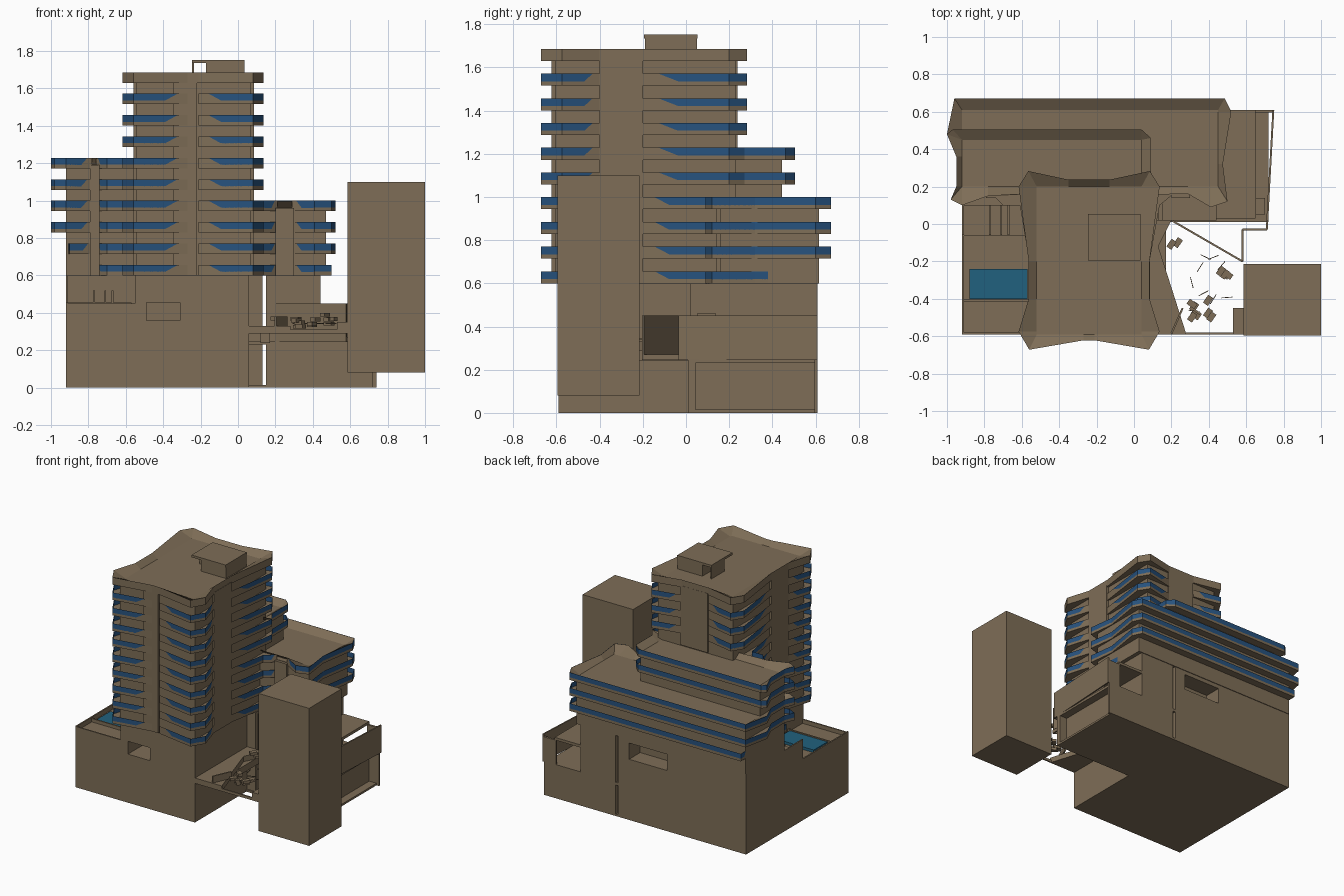
import bpy, bmesh, math, random
from mathutils import Vector

if "Cube" in bpy.data.objects:
    bpy.data.objects.remove(bpy.data.objects["Cube"])

random.seed(4)


def material(name, rgb):
    m = bpy.data.materials.new(name)
    m.diffuse_color = (*rgb, 1)
    m.use_nodes = True
    m.node_tree.nodes["Principled BSDF"].inputs["Base Color"].default_value = m.diffuse_color
    return m


STONE = material("stone", (0.21, 0.155, 0.095))
GLASS = material("blue_glass", (0.02, 0.085, 0.21))
WATER = material("water", (0.015, 0.12, 0.21))


def mesh(name, verts, faces, mat=STONE):
    bm = bmesh.new()
    vs = [bm.verts.new(v) for v in verts]
    for f in faces:
        bm.faces.new([vs[i] for i in f])
    bmesh.ops.remove_doubles(bm, verts=bm.verts, dist=1e-4)
    bmesh.ops.recalc_face_normals(bm, faces=bm.faces)
    me = bpy.data.meshes.new(name)
    bm.to_mesh(me)
    bm.free()
    me.materials.append(mat)
    ob = bpy.data.objects.new(name, me)
    bpy.context.collection.objects.link(ob)
    return ob


def prism(name, pts, z0, z1, mat=STONE):
    n = len(pts)
    verts = [(x, y, z0) for x, y in pts] + [(x, y, z1) for x, y in pts]
    faces = [tuple(range(n)), tuple(range(n, 2 * n))]
    faces += [(i, (i + 1) % n, (i + 1) % n + n, i + n) for i in range(n)]
    return mesh(name, verts, faces, mat)


def box(name, x0, x1, y0, y1, z0, z1, mat=STONE):
    return prism(name, [(x0, y0), (x1, y0), (x1, y1), (x0, y1)], z0, z1, mat)


def wall(name, a, b, z0, z1, t=0.01):
    a, b = Vector(a), Vector(b)
    d = (b - a).normalized() * t / 2
    s = Vector((-d.y, d.x))
    return prism(name, [a - s, b - s, b + s, a + s], z0, z1)


def cut(target, name, *dims):
    c = box(name, *dims)
    c.hide_render = True
    c.hide_viewport = True
    m = target.modifiers.new(name, 'BOOLEAN')
    m.operation, m.solver, m.object = 'DIFFERENCE', 'EXACT', c


def balcony(name, z, path, close=()):
    """Slab, solid wedge ends and a glass rail that follows the path."""
    h = 0.056
    prism(name + "_slab", list(path) + list(close), z, z + 0.02)
    P = [Vector(p) for p in path]
    A, B = P[0].lerp(P[1], .18), P[0].lerp(P[1], .42)
    C, D = P[-1].lerp(P[-2], .18), P[-1].lerp(P[-2], .42)
    for p, t, b in ((P[0], A, B), (P[-1], C, D)):
        mesh(name + "_parapet", [(*p, z), (*b, z + .018), (*t, z + h), (*p, z + h)], [(0, 1, 2, 3)])
    low, top = [B] + P[1:-1] + [D], [A] + P[1:-1] + [C]
    n = len(low)
    mesh(name + "_glass", [(*p, z + .018) for p in low] + [(*p, z + h) for p in top],
         [(i, i + 1, i + 1 + n, i + n) for i in range(n - 1)], GLASS)


def roof(name, pts, z0, z1, rect, sides=True):
    """Rim sloping from the outline down to a flat inner rectangle."""
    n = len(pts)
    x0, x1, y0, y1 = rect
    inner = [(min(max(x, x0), x1), min(max(y, y0), y1)) for x, y in pts]
    verts = [(*p, z0) for p in pts] + [(*p, z1) for p in pts] + [(*p, z0 + .02) for p in inner]
    faces = []
    for i in range(n):
        j = (i + 1) % n
        if sides:
            faces.append((i, j, j + n, i + n))
        faces.append((i + n, j + n, j + 2 * n, i + 2 * n))
    if sides:
        faces.append(tuple(range(n)))
    mesh(name, verts, faces)
    box(name + "_deck", x0, x1, y0, y1, z0, z0 + .02)


# Podium, with openings in the front and back walls
podium = box("podium", -0.55, 0.06, -0.59, 0.61, 0, 0.6)
cut(podium, "front_opening_cutter", -0.49, -0.31, -0.7, -0.42, 0.36, 0.455)
cut(podium, "back_opening_cutter", -0.27, 0.04, 0.48, 0.7, 0.45, 0.57)
box("podium_left", -0.92, -0.55, -0.59, 0.1, 0, 0.42)
box("podium_back_left", -0.92, -0.55, 0.1, 0.61, 0, 0.6)
box("podium_back_right", 0.06, 0.13, 0.02, 0.61, 0, 0.6)

# Pool terrace
box("pool", -0.88, -0.57, -0.4, -0.24, 0.42, 0.44, WATER)
wall("terrace_front_parapet", (-0.92, -0.585), (-0.55, -0.585), 0.42, 0.45)
wall("terrace_side_parapet", (-0.915, -0.59), (-0.915, -0.06), 0.42, 0.455)
wall("terrace_side_wall", (-0.915, -0.06), (-0.915, 0.1), 0.42, 0.6)
box("terrace_step", -0.91, -0.57, -0.065, 0.1, 0.42, 0.455)
wall("pool_kerb", (-0.92, -0.41), (-0.55, -0.41), 0.42, 0.445)
for x in (-0.77, -0.71, -0.67):
    wall("terrace_stair_wall", (x, -0.06), (x, 0.1), 0.45, 0.52)

# Right-hand podium extension and its open rooms
box("extension_floor", 0.06, 0.72, 0.01, 0.61, 0, 0.015)
box("extension_lower", 0.15, 0.66, 0.01, 0.61, 0, 0.245)
box("extension_slab", 0.06, 0.72, 0.01, 0.61, 0.23, 0.25)
box("extension_back_wall", 0.64, 0.74, 0.595, 0.61, 0, 0.43)
box("extension_front_wall", 0.64, 0.72, 0.01, 0.045, 0, 0.245)
box("extension_upper", 0.15, 0.44, 0.02, 0.61, 0.25, 0.6)
box("extension_roof", 0.44, 0.65, 0.03, 0.61, 0.43, 0.45)
box("extension_room_wall", 0.44, 0.65, 0.03, 0.3, 0.25, 0.43)
box("roof_vent", 0.65, 0.7, 0.05, 0.14, 0.25, 0.46)
edge = [(0.2, 0.02), (0.58, -0.2), (0.58, -0.03), (0.71, -0.03), (0.745, 0.61)]
for i, a in enumerate(edge[:-1]):
    if i != 1:
        wall("terrace_screen", a, edge[i + 1], 0.245, 0.45)
wall("terrace_screen_low", edge[1], edge[2], 0.245, 0.27)

# Entrance terrace between podium and side block
prism("entrance_terrace", [(0.05, -0.59), (0.28, -0.59), (0.13, -0.12), (0.2, 0.02), (0.05, 0.02)], 0.29, 0.33)
box("terrace_beam", 0.12, 0.17, -0.3, 0.02, 0.24, 0.29)
wall("terrace_front_beam", (0.2, -0.585), (0.58, -0.585), 0.29, 0.31)
box("terrace_end", 0.53, 0.585, -0.59, -0.45, 0.29, 0.35)
wall("terrace_low_wall", (0.2, -0.585), (0.26, -0.45), 0.33, 0.38)

# Loose furniture and thin poles
for cx, cy, count, r in ((0.36, -0.44, 8, 0.06), (0.22, -0.1, 2, 0.02), (0.49, -0.25, 4, 0.03)):
    for k in range(count):
        ob = box("bench", -.025, .025, -.016, .016, 0, 0.02)
        ob.location = (cx + random.uniform(-r, r), cy + random.uniform(-r, r), random.uniform(.31, .38))
        ob.rotation_euler.z = math.radians(random.choice((-35, 55)))
for k in range(9):
    x, y, a = random.uniform(.28, .48), random.uniform(-.5, -.14), random.uniform(0, 3.1)
    wall("pole", (x, y), (x + .06 * math.cos(a), y + .06 * math.sin(a)), 0.34, 0.345, .004)

# Separate side block
box("side_block", 0.585, 1.0, -0.595, -0.215, 0.08, 1.1)

# Building cores
box("tower_core", -0.545, 0.07, -0.605, 0.23, 0.6, 1.64)
box("wing_core", -0.92, 0.47, 0.16, 0.615, 0.6, 0.96)
box("upper_wing_core", -0.92, 0.06, 0.16, 0.445, 0.95, 1.19)
box("tower_pier_front", -0.345, -0.22, -0.622, -0.6, 0.6, 1.64)
box("tower_pier_right", 0.06, 0.085, -0.4, -0.2, 0.6, 1.64)
box("tower_pier_left", -0.56, -0.54, -0.4, -0.2, 0.6, 1.64)
box("tower_pier_back", -0.345, -0.12, 0.22, 0.238, 1.2, 1.64)
box("wing_pier", 0.2, 0.3, 0.14, 0.17, 0.6, 0.96)
box("left_wing_pier", -0.79, -0.74, 0.14, 0.17, 0.6, 1.19)

# Balcony paths, the left tower corners mirrored from the right
def mirror(path):
    return [(-0.47 - x - 0.01, y) for x, y in path]


front = [(-0.21, -0.622), (0.08, -0.672), (0.137, -0.575), (0.083, -0.4)]
back = [(0.083, -0.2), (0.137, 0.2), (0.085, 0.283), (-0.13, 0.237)]
left_end = [(-1.0, 0.48), (-0.95, 0.36), (-0.95, 0.2), (-0.98, 0.13), (-0.92, 0.1), (-0.78, 0.15)]
wing = [(0.29, 0.16), (0.41, 0.09), (0.5, 0.12), (0.475, 0.32), (0.52, 0.6), (0.485, 0.672), (-0.96, 0.672)] + left_end
upper = [(0.083, -0.2), (0.137, 0.2), (0.09, 0.27), (0.09, 0.46), (0.04, 0.505), (-0.97, 0.505)] + left_end
low_back = [(0.083, -0.2), (0.137, 0.1), (0.21, 0.16)]
left_back = [(-0.56, -0.2), (-0.61, 0.1), (-0.7, 0.1), (-0.76, 0.16)]

for i in range(9):
    z = 0.6 + 0.1145 * i
    n = f"floor_{i + 1}"
    balcony(n + "_front_right", z, front)
    balcony(n + "_front_left", z, mirror(front))
    if i > 5:
        balcony(n + "_back_right", z, back)
        balcony(n + "_back_left", z, mirror(back))
    else:
        balcony(n + "_left_link", z, left_back, [(-0.5, 0.2)])
    if i in (4, 5):
        balcony(n + "_upper_wing", z, upper, [(-0.5, 0.2), (-0.4, 0)])
    if i < 4:
        balcony(n + "_right_link", z, low_back, [(0.05, 0.2)])
    if i in (2, 3):
        balcony(n + "_wing", z, wing)
    elif i == 1:
        balcony(n + "_wing", z, wing[:6] + [(-0.92, 0.672), (-0.92, 0.6)])
        balcony(n + "_wing_left", z, [(-0.91, 0.2), (-0.9, 0.11), (-0.78, 0.16)])
    elif i == 0:
        balcony(n + "_wing", z, wing[:4] + [(0.46, 0.5)])

# Roofs with sloping rims
outline = front + back + mirror(back)[::-1] + mirror(front)[::-1]
roof("tower_roof", outline, 1.63, 1.685, (-0.52, 0.04, -0.59, 0.2))
roof("wing_roof", wing, 0.9435, 0.9985, (-0.92, 0.45, 0.2, 0.61), False)
roof("upper_wing_roof", upper[1:], 1.1725, 1.2275, (-0.92, 0.04, 0.2, 0.45), False)

# Rooftop hut with an overhanging cover
box("hut", -0.17, 0.035, -0.19, 0.05, 1.64, 1.74)
box("hut_cover", -0.245, 0.035, -0.195, 0.053, 1.735, 1.752)
box("hut_post", -0.245, -0.235, -0.1, 0.05, 1.64, 1.74)
